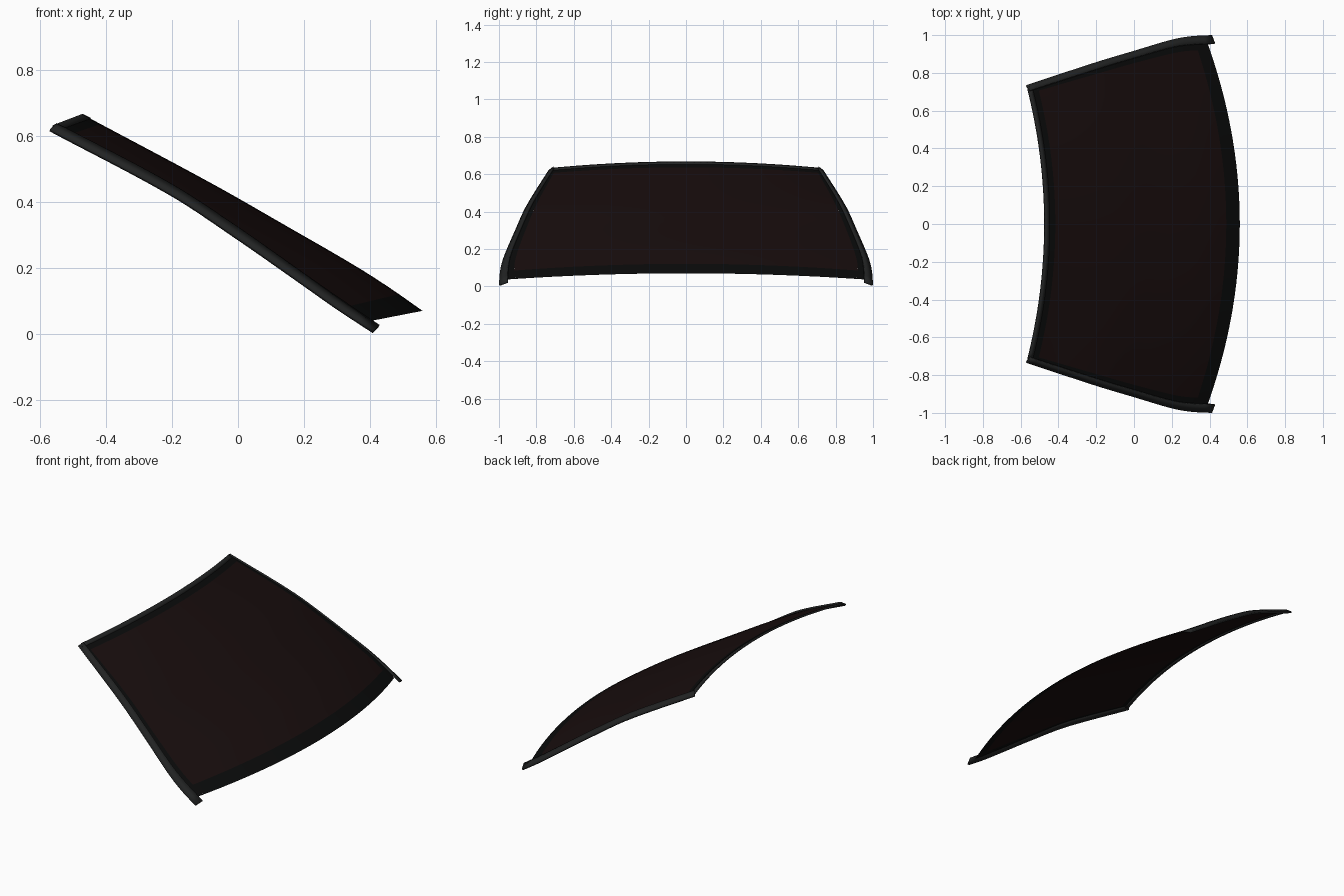
import bpy, bmesh
from mathutils import Vector

if "Cube" in bpy.data.objects:
    bpy.data.objects.remove(bpy.data.objects["Cube"])

def material(name, rgb):
    m = bpy.data.materials.new(name)
    m.diffuse_color = (*rgb, 1)
    m.use_nodes = True
    m.node_tree.nodes["Principled BSDF"].inputs["Base Color"].default_value = m.diffuse_color
    return m

GLASS = material("tinted_glass", (0.009, 0.004, 0.004))
FRIT = material("black_border", (0.003, 0.0032, 0.0032))
TRIM = material("rubber_trim", (0.016, 0.017, 0.017))

# Stations from roof edge (0) to cowl edge (1)
T = [0, .379, .589, .8, .905, 1]
CENTRE = [(-.468, 0, .664), (-.077, 0, .455), (.139, 0, .332),
          (.355, 0, .207), (.463, 0, .138), (.56, 0, .07)]
EDGE = [(-.56, .725, .629), (-.2, .835, .441), (0, .895, .307),
        (.2, .948, .167), (.3, .962, .097), (.39, .955, .037)]
TRIM_IN = [(-.55, .71, .64), (-.2, .822, .455), (0, .882, .325),
           (.2, .938, .185), (.3, .953, .115), (.43, .957, .027)]
TRIM_OUT = [(-.57, .735, .622), (-.2, .857, .425), (0, .917, .293),
            (.2, .976, .154), (.3, .994, .084), (.413, 1.0, .01)]

def sample(pts, t):
    """Smooth cubic Hermite curve through the stations."""
    p = [Vector(a) for a in pts]
    i = max(k for k in range(len(T) - 1) if T[k] <= t or k == 0)
    def slope(k):
        a, b = max(k - 1, 0), min(k + 1, len(T) - 1)
        return (p[b] - p[a]) / (T[b] - T[a])
    h = T[i + 1] - T[i]
    s = (t - T[i]) / h
    return (p[i] * (2*s**3 - 3*s**2 + 1) + slope(i) * h * (s**3 - 2*s**2 + s)
            + p[i + 1] * (3*s**2 - 2*s**3) + slope(i + 1) * h * (s**3 - s**2))

def shield(u, v):
    """Doubly curved windscreen surface, u across, v down the slope."""
    c, e = sample(CENTRE, v), sample(EDGE, v)
    p = c.lerp(e, u * u)
    p.y = e.y * u
    return p

def grid(name, func, u0, u1, v0, v1, nu, nv, mat, thick=0, mirror=False):
    bm = bmesh.new()
    rows = [[bm.verts.new(func(u0 + (u1 - u0) * i / nu, v0 + (v1 - v0) * j / nv))
             for i in range(nu + 1)] for j in range(nv + 1)]
    for j in range(nv):
        for i in range(nu):
            bm.faces.new((rows[j][i], rows[j + 1][i], rows[j + 1][i + 1], rows[j][i + 1]))
    me = bpy.data.meshes.new(name)
    bm.to_mesh(me)
    bm.free()
    ob = bpy.data.objects.new(name, me)
    bpy.context.collection.objects.link(ob)
    me.materials.append(mat)
    if thick:
        m = ob.modifiers.new("thickness", 'SOLIDIFY')
        m.thickness, m.offset = thick, -1
    if mirror:
        m = ob.modifiers.new("mirror", 'MIRROR')
        m.use_axis = (False, True, False)
    bpy.ops.object.select_all(action='DESELECT')
    ob.select_set(True)
    bpy.context.view_layer.objects.active = ob
    bpy.ops.object.shade_smooth_by_angle()
    return ob

# Glass pane and its black printed border
U, V0, V1 = .955, .05, .93
grid("glass_pane", shield, -U, U, V0, V1, 40, 24, GLASS)
grid("border_top", shield, -U, U, 0, V0, 40, 2, FRIT)
grid("border_bottom", shield, -U, U, V1, 1, 40, 3, FRIT)
grid("border_side", shield, U, 1, 0, 1, 2, 28, FRIT, mirror=True)

# Rubber strip along both sides, running past the lower glass corners
grid("side_trim", lambda u, v: sample(TRIM_IN, v).lerp(sample(TRIM_OUT, v), u),
     0, 1, 0, 1, 1, 28, TRIM, thick=.01, mirror=True)

# Rubber strip along the roof edge
grid("top_trim", lambda u, v: shield(u, v) + Vector((-.003, 0, .004)),
     -.99, .99, 0, .024, 40, 1, TRIM, thick=.01)
